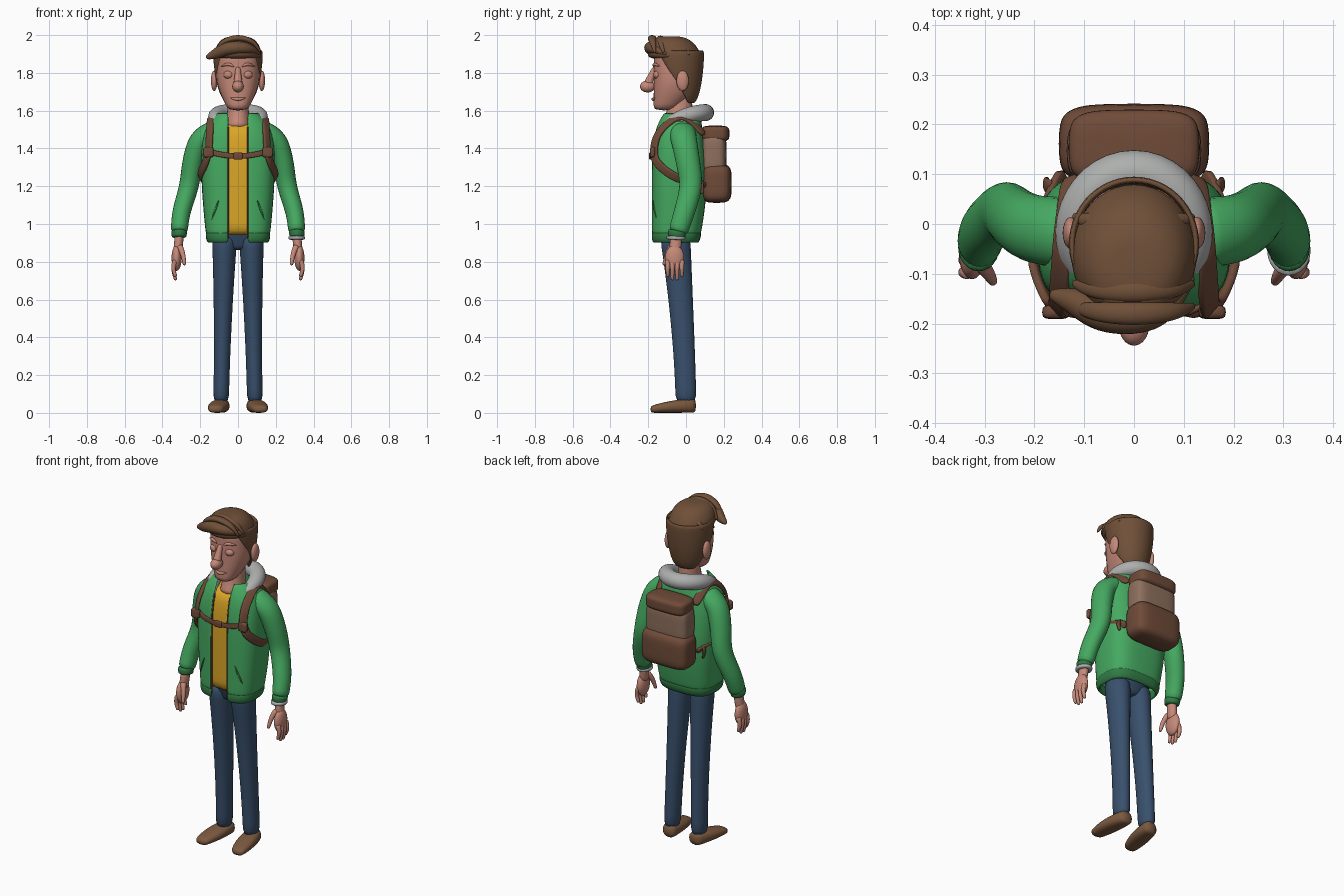
import bpy, bmesh, math
from math import sin, cos, pi
from mathutils import Vector

old = bpy.data.objects.get("Cube")
if old:
    bpy.data.objects.remove(old, do_unlink=True)


def material(name, *rgb):
    made = bpy.data.materials.new(name)
    made.use_nodes = True
    made.diffuse_color = (*rgb, 1)
    made.node_tree.nodes["Principled BSDF"].inputs["Base Color"].default_value = (*rgb, 1)
    return made


skin = material("skin", .56, .25, .19)
hair = material("hair_brown", .16, .08, .04)
green = material("jacket_green", .06, .4, .12)
knit = material("knit_green", .03, .2, .06)
yellow = material("shirt_yellow", .7, .38, .02)
fleece = material("fleece_grey", .42, .43, .42)
denim = material("denim_blue", .04, .08, .15)
leather = material("leather_brown", .16, .07, .04)
canvas = material("canvas_tan", .27, .16, .11)
suede = material("shoe_brown", .2, .1, .05)

SIDE, BACK, UP = Vector((1, 0, 0)), Vector((0, 1, 0)), Vector((0, 0, 1))


def steps(start, end, count):
    return [start + (end - start) * i / count for i in range(count + 1)]


def power(value, exponent):
    return math.copysign(abs(value) ** exponent, value)


def loft(name, mat, rings, axis=UP, up=BACK, around=None, square=1, sides=16,
         thickness=0, mirror=False):
    """Skin rings of (spot, half width, half depth, front gap angle)."""
    bm = bmesh.new()
    loops = []
    spots = [Vector(ring[0]) for ring in rings]
    for i, (spot, (_, width, depth, gap)) in enumerate(zip(spots, rings)):
        along = axis or (spots[min(i + 1, len(spots) - 1)] - spots[max(i - 1, 0)]).normalized()
        out = spot - around if around else up
        out = (out - along * out.dot(along)).normalized()
        across = out.cross(along)
        angles = steps(gap, 2 * pi - gap, sides)
        if not gap:
            angles.pop()
        loops.append([bm.verts.new(spot + across * width * power(sin(a), square)
                                   - out * depth * power(cos(a), square)) for a in angles])
    size = len(loops[0])
    for low, high in zip(loops, loops[1:]):
        for k in range(sides):
            j = (k + 1) % size
            bm.faces.new((low[k], low[j], high[j], high[k]))
    if size == sides:
        bm.faces.new(loops[0])
        bm.faces.new(loops[-1])
    bmesh.ops.recalc_face_normals(bm, faces=bm.faces)
    mesh = bpy.data.meshes.new(name)
    bm.to_mesh(mesh)
    bm.free()
    mesh.shade_smooth()
    mesh.materials.append(mat)
    part = bpy.data.objects.new(name, mesh)
    bpy.context.collection.objects.link(part)
    if thickness:
        shell = part.modifiers.new("Thickness", 'SOLIDIFY')
        shell.thickness, shell.offset = thickness, 0
    if mirror:
        part.modifiers.new("Mirror", 'MIRROR').use_mirror_merge = False
    part.modifiers.new("Smooth", 'SUBSURF').levels = 1


def level(z, front, back, width, gap=0):
    """Level ring on the centre line between a front and a back limit."""
    return (0, (front + back) / 2, z), width, (back - front) / 2, gap


def taper(start, end):
    return lambda t: start + (end - start) * t


def leaf(radius):
    return lambda t: radius * (.25 + .75 * sin(pi * t))


def limb(name, mat, points, radius, depth=1, **options):
    """Tube along a smooth path through the points; radius is a rule from 0 to 1."""
    p = [Vector(point) for point in points]
    p = [2 * p[0] - p[1]] + p + [2 * p[-1] - p[-2]]
    path = []
    for a, b, c, d in zip(p, p[1:], p[2:], p[3:]):
        for t in (0, 1 / 3, 2 / 3):
            path.append(b + ((c - a) * t + (2 * a - 5 * b + 4 * c - d) * t ** 2
                             + (3 * b - 3 * c + d - a) * t ** 3) / 2)
    path.append(p[-2])
    rings = []
    for i, spot in enumerate(path):
        r = radius(i / (len(path) - 1))
        rings.append((spot, r, r * depth, 0))
    loft(name, mat, rings, axis=None, sides=12, **options)


def ellipsoid(name, mat, spot, size, mirror=False):
    x, y, z = spot
    loft(name, mat, [((x, y, z - size[2] * cos(a)), size[0] * sin(a), size[1] * sin(a), 0)
                     for a in steps(.2, pi - .2, 8)], mirror=mirror)


# Torso rules shared by jacket, shirt and everything lying on them
BOXY = .65


def torso(z, inset=0, opening=.05):
    t = (z - .9) / .7
    width = .16 + .03 * sin(pi * t * .8) - .09 * t ** 12 - inset
    gap = math.asin((opening / width) ** (1 / BOXY))
    return level(z, -.177 + .07 * t ** 8 + inset, .065 + .04 * sin(pi * t) - inset, width, gap)


def on_chest(x, z, lift):
    spot, width, depth, _ = torso(z)
    curve = (1 - (abs(x) / width) ** (2 / BOXY)) ** (BOXY / 2)
    return x, spot[1] - depth * curve - lift, z


# Jeans and shoes
loft("jeans_leg", denim,
     [((.07 + .02 * t, -.06 * (1 - t) ** 1.5, .96 - .92 * t),
       .042 + .028 * (1 - t) ** 2, .056 + .028 * (1 - t) ** 2, 0) for t in steps(0, 1, 10)],
     mirror=True)
loft("jeans_seat", denim,
     [level(.97 - .11 * t, -.14 + .04 * t, .04 - .04 * t, .135 - .08 * t ** 3)
      for t in steps(0, 1, 4)])
loft("shoe", suede,
     [((.085 + .035 * t, .055 - .245 * t, .038 - .02 * t * t),
       .054 * sin(pi * (.15 + .72 * t)) ** .5, .038 - .02 * t * t, 0) for t in steps(0, 1, 8)],
     axis=-BACK, up=UP, square=.8, mirror=True)

# Shirt and open jacket
loft("shirt", yellow, [torso(z, .018, 0) for z in steps(.93, 1.54, 9)], square=BOXY, sides=24)
loft("jacket", green, [torso(z) for z in steps(.94, 1.59, 13)],
     square=BOXY, sides=28, thickness=.012)
loft("jacket_hem", knit, [torso(z, .004 * k) for z, k in zip(steps(.9, .96, 3), (2, 0, 0, 1))],
     square=BOXY, sides=28, thickness=.016)
limb("zip_edge", leather, [on_chest(.052, z, 0) for z in steps(.92, 1.52, 5)],
     taper(.005, .005), mirror=True)
limb("pocket_welt", knit, [on_chest(x, 1.4 - 2.7 * x, .005) for x in steps(.1, .14, 2)],
     leaf(.006), mirror=True)

# Sleeves, cuffs and wrist watch
limb("sleeve", green, [(.12, -.02, 1.49), (.2, -.01, 1.44), (.238, .01, 1.33),
                       (.26, .025, 1.2), (.3, -.01, 1.06), (.312, -.045, .95)],
     taper(.066, .046), depth=1.15, mirror=True)
limb("cuff", knit, [(.312, -.045, .97), (.311, -.052, .925)],
     taper(.045, .04), depth=1.15, mirror=True)
limb("watch", fleece, [(.311, -.053, .938), (.311, -.054, .915)],
     taper(.046, .045), depth=1.15)

# Hands
limb("wrist", skin, [(.31, -.05, .95), (.32, -.06, .84)], taper(.025, .025),
     depth=1.3, mirror=True)
ellipsoid("palm", skin, (.325, -.06, .82), (.028, .053, .07), mirror=True)
for i, y in enumerate(steps(-.097, -.022, 3)):
    tip = .69 + .02 * abs(i - 1.5)
    limb(f"finger_{i + 1}", skin, [(.332, y, .81), (.342, y, .765), (.33, y, tip)],
         taper(.015, .009), mirror=True)
limb("thumb", skin, [(.31, -.075, .885), (.292, -.1, .84), (.282, -.118, .78)],
     taper(.018, .009), mirror=True)

# Fleece hood resting round the neck
collar = []
for a in steps(-1, 1, 16):
    turn, ease = 2.6 * a, abs(a)
    collar.append(((.12 * sin(turn), -.03 + .135 * cos(turn), 1.59 - .12 * ease ** 3),
                   .048 - .03 * ease ** 3, .046 - .028 * ease ** 3, 0))
loft("fleece_hood", fleece, collar, axis=None, up=UP)

# Neck, head and face
limb("neck", skin, [(0, -.055, 1.49), (0, -.035, 1.58), (0, -.03, 1.7)],
     taper(.07, .052), depth=1.2)
skull = []
for t in steps(0, 1, 9):
    swell = sin(min(1, 1.6 * t) * pi / 2)
    skull.append(level(1.6 + .31 * t, -.173, -.06 + .14 * swell, .05 + .068 * swell))
loft("head", skin, skull, square=.85)
limb("nose_bridge", skin, [(0, -.163, 1.83), (0, -.185, 1.78), (0, -.2, 1.74)],
     taper(.013, .026), mirror=False)
ellipsoid("nose_tip", skin, (0, -.203, 1.728), (.032, .043, .032))
ellipsoid("eyelid", skin, (.05, -.152, 1.79), (.028, .022, .022), mirror=True)
ellipsoid("ear", skin, (.126, -.018, 1.758), (.018, .034, .055), mirror=True)
limb("eyebrow", skin, [(.02, -.172, 1.832), (.05, -.167, 1.846), (.09, -.14, 1.835)],
     leaf(.009), up=UP, mirror=True)
limb("lower_lip", skin, [(-.04, -.162, 1.668), (0, -.176, 1.66), (.04, -.162, 1.668)],
     leaf(.009), up=UP)

# Hair: cropped back and sides, domed top, swept fringe and locks
crop = []
for t in steps(0, 1, 8):
    swell = sin(t * pi / 2) ** .6
    crop.append(level(1.64 + .28 * t, -.05 - .12 * swell, .04 + .05 * swell,
                      .06 + .066 * swell, 1.9 - 1.3 * t))
loft("hair_back", hair, crop, sides=20, thickness=.014)
dome = []
for a in steps(0, 1.45, 7):
    shrink = cos(a) ** .6
    dome.append(((0, -.055 - .03 * sin(a), 1.87 + .125 * sin(a)),
                 .13 * shrink, .145 * shrink, 0))
loft("hair_top", hair, dome, sides=20)
limb("fringe", hair, [(.12, -.1, 1.9), (.05, -.18, 1.93), (-.05, -.185, 1.93),
                      (-.12, -.155, 1.9), (-.17, -.14, 1.88)], leaf(.036), up=UP)
for i, y in enumerate(steps(-.16, .02, 4)):
    arch = .1 - .003 * i * i
    limb(f"hair_lock_{i + 1}", hair,
         [(.125 * cos(a), y - .02 * sin(a), 1.885 + arch * sin(a)) for a in steps(.2, 3, 4)],
         leaf(.024), up=UP, depth=.7)


# Backpack
def pouch(name, mat, bottom, top, width, back):
    rings = []
    for t in steps(-1, 1, 8):
        inset = .025 * t ** 6
        rings.append(level((bottom + top) / 2 + t * (top - bottom) / 2,
                           .08 + inset, back - inset, width - inset))
    loft(name, mat, rings, square=.5, sides=24)


pouch("pack_body", canvas, 1.25, 1.49, .136, .215)
pouch("pack_pocket", leather, 1.11, 1.32, .152, .242)
pouch("pack_flap", leather, 1.435, 1.522, .132, .23)

# Harness: shoulder straps, chest strap and buckles
heart = Vector((0, -.04, 1.35))
limb("shoulder_strap", leather,
     [(.125, .1, 1.47), (.14, -.02, 1.572), (.15, -.14, 1.49), (.155, -.17, 1.39),
      (.175, -.15, 1.32), (.2, -.05, 1.245), (.14, .11, 1.2)],
     taper(.024, .024), depth=.4, around=heart, square=.5, mirror=True)
limb("chest_strap", leather,
     [on_chest(x, 1.36 + x * x, .012) for x in steps(-.16, .16, 8)],
     taper(.015, .015), depth=.4, square=.5)
limb("strap_buckle", leather, [(.157, -.176, 1.41), (.157, -.178, 1.35)],
     taper(.028, .028), depth=.5, square=.5, mirror=True)
limb("chest_clip", leather, [on_chest(x, 1.36, .014) for x in steps(-.025, .025, 2)],
     taper(.02, .02), depth=.4, square=.5)
limb("side_tab", leather, [(.165, .07, 1.225), (.178, .08, 1.2), (.172, .085, 1.16)],
     taper(.02, .01), depth=.4, up=SIDE, mirror=True)
